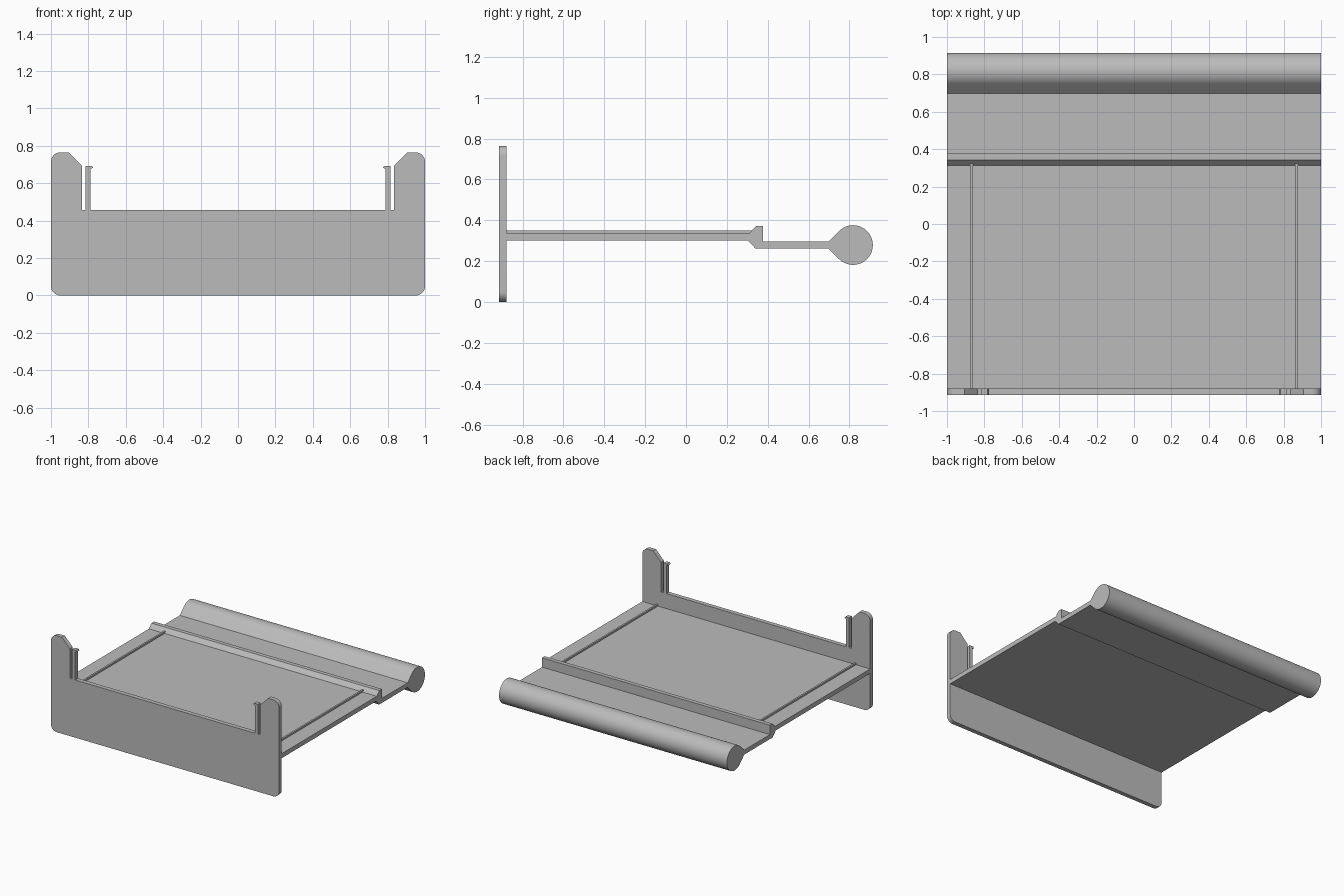
import bpy
import bmesh
from math import cos, sin, radians, sqrt

cube = bpy.data.objects.get("Cube")
if cube:
    bpy.data.objects.remove(cube, do_unlink=True)

grey = bpy.data.materials.new("plain grey")
grey.use_nodes = True
grey.diffuse_color = (0.5, 0.5, 0.5, 1)
grey.node_tree.nodes["Principled BSDF"].inputs["Base Color"].default_value = (0.5, 0.5, 0.5, 1)


def arc(cx, cz, r, start, end, steps):
    """Points on a circular arc, angles in degrees."""
    angles = [radians(start + (end - start) * i / steps) for i in range(steps + 1)]
    return [(cx + r * cos(a), cz + r * sin(a)) for a in angles]


def extrude(name, profile, axis, lo, hi):
    """Extrude a closed outline along x (outline in y, z) or y (outline in x, z)."""
    bm = bmesh.new()
    place = (lambda u, v: (lo, u, v)) if axis == "x" else (lambda u, v: (u, lo, v))
    face = bm.faces.new([bm.verts.new(place(u, v)) for u, v in profile])
    result = bmesh.ops.extrude_face_region(bm, geom=[face])
    moved = [g for g in result["geom"] if isinstance(g, bmesh.types.BMVert)]
    step = hi - lo
    bmesh.ops.translate(bm, verts=moved, vec=(step, 0, 0) if axis == "x" else (0, step, 0))
    bmesh.ops.recalc_face_normals(bm, faces=bm.faces)
    mesh = bpy.data.meshes.new(name)
    bm.to_mesh(mesh)
    bm.free()
    mesh.materials.append(grey)
    obj = bpy.data.objects.new(name, mesh)
    bpy.context.collection.objects.link(obj)
    bpy.ops.object.select_all(action="DESELECT")
    obj.select_set(True)
    bpy.context.view_layer.objects.active = obj
    bpy.ops.object.shade_smooth_by_angle(angle=radians(30))
    return obj


FRONT, PLATE_BACK, BACK = -0.915, -0.88, 0.915
HEIGHT, CORNER = 0.765, 0.05

# Front plate: rounded corners, raised ears, slots and hooked clip posts
half = arc(1 - CORNER, CORNER, CORNER, -90, 0, 8)
half += arc(1 - CORNER, HEIGHT - CORNER, CORNER, 0, 90, 8)
half += [(0.905, HEIGHT), (0.835, 0.693), (0.835, 0.457), (0.815, 0.457),
         (0.815, 0.693), (0.782, 0.693), (0.775, 0.682), (0.788, 0.678), (0.788, 0.457)]
extrude("front_plate", half + [(-x, z) for x, z in reversed(half)], "y", FRONT, PLATE_BACK)

# Roller at the back with a neck that flares out at 45 degrees
radius, neck, mid_z = 0.097, 0.018, 0.279
roller_y = BACK - radius
neck_y = roller_y - radius * sqrt(2) + neck
roller = arc(roller_y, mid_z, radius, 135, -135, 48)
roller += [(neck_y, mid_z - neck), (neck_y, mid_z + neck)]
extrude("back_roller", roller, "x", -1, 1)

# Shelf, stop lip and lower ledge in one continuous section
shelf = [(PLATE_BACK, 0.302), (0.302, 0.302), (0.341, mid_z - neck), (neck_y, mid_z - neck),
         (neck_y, mid_z + neck), (0.376, mid_z + neck), (0.376, 0.371), (0.343, 0.371),
         (0.312, 0.338), (PLATE_BACK, 0.338)]
extrude("shelf", shelf, "x", -1, 1)

# Thin guide rails along both sides, ending in the lip
rail = [(PLATE_BACK, 0.335), (0.33, 0.335), (0.324, 0.351), (PLATE_BACK, 0.351)]
for name, x in (("left_guide_rail", 0.869), ("right_guide_rail", -0.869)):
    extrude(name, rail, "x", x - 0.007, x + 0.007)
